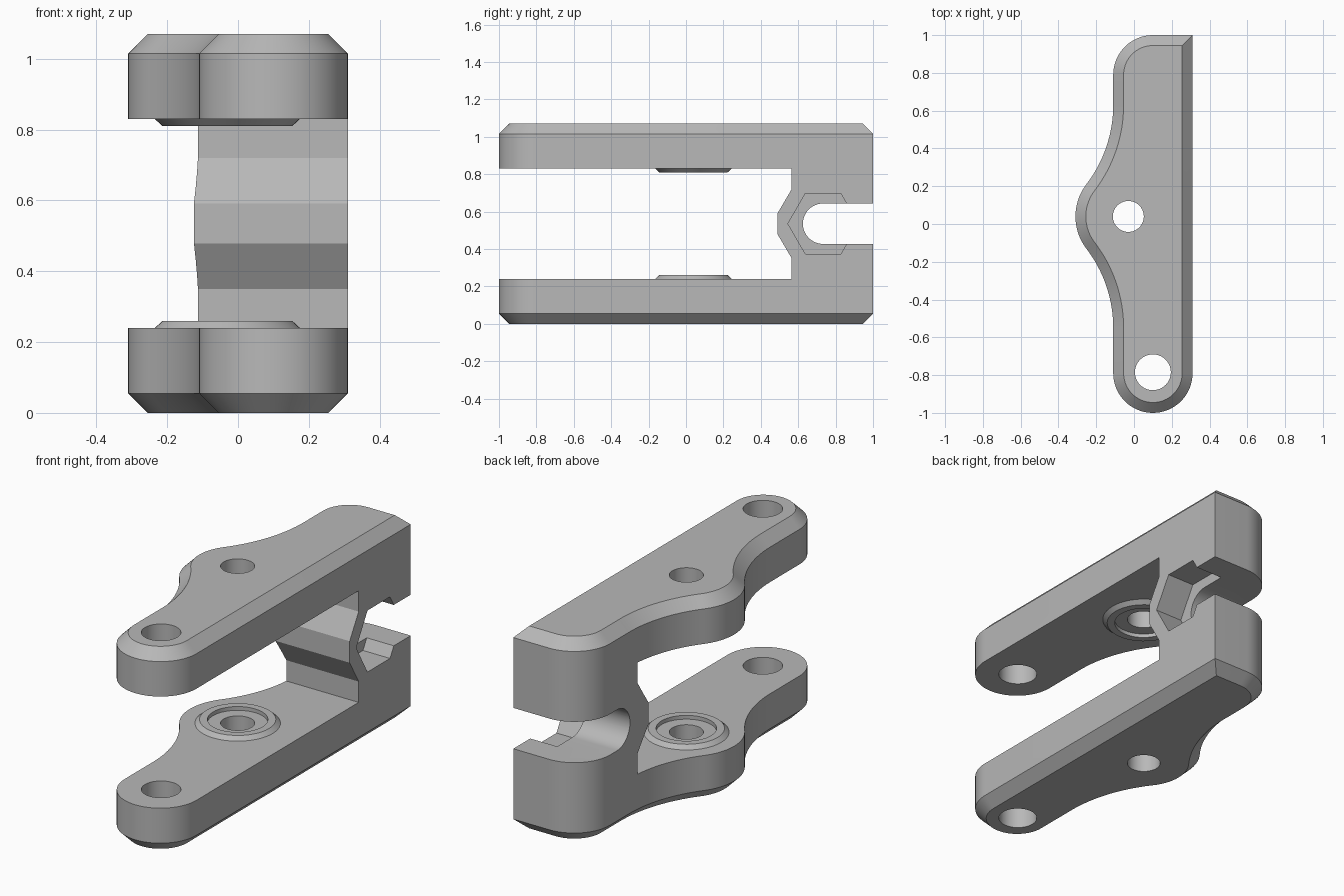
import bpy, bmesh
from math import sin, cos, pi, radians, atan2, hypot

if "Cube" in bpy.data.objects:
    bpy.data.objects.remove(bpy.data.objects["Cube"])

grey = bpy.data.materials.new("plain grey")
grey.diffuse_color = (0.48, 0.48, 0.48, 1)
grey.use_nodes = True
grey.node_tree.nodes["Principled BSDF"].inputs["Base Color"].default_value = (0.48, 0.48, 0.48, 1)

HEIGHT, CHAMFER, PLATE = 1.07, 0.055, 0.24
MID = HEIGHT / 2
RIGHT, NARROW = 0.31, -0.11            # straight side and narrow side of the arm
BOSS, BOSS_R = (-0.03, 0.04), 0.28     # round lobe around the pivot
END_X, END_Y, END_R = 0.10, 0.79, 0.21
FILLET_R, FILLET_DY = 0.69, 0.59       # hollow curves beside the lobe


def arc(cx, cy, r, a0, a1, n=16):
    return [(cx + r * cos(a0 + (a1 - a0) * i / n),
             cy + r * sin(a0 + (a1 - a0) * i / n)) for i in range(n + 1)]


def skin(name, loops, ring=False):
    """Join equal loops of 3D points, capped or closed into a ring."""
    bm = bmesh.new()
    rows = [[bm.verts.new(p) for p in loop] for loop in loops]
    n = len(rows[0])
    pairs = list(zip(rows, rows[1:])) + ([(rows[-1], rows[0])] if ring else [])
    for a, b in pairs:
        for i in range(n):
            j = (i + 1) % n
            bm.faces.new((a[i], a[j], b[j], b[i]))
    if not ring:
        bm.faces.new(rows[0][::-1])
        bm.faces.new(rows[-1])
    bmesh.ops.recalc_face_normals(bm, faces=bm.faces)
    mesh = bpy.data.meshes.new(name)
    bm.to_mesh(mesh)
    bm.free()
    mesh.materials.append(grey)
    obj = bpy.data.objects.new(name, mesh)
    bpy.context.collection.objects.link(obj)
    return obj


def select(obj):
    bpy.ops.object.select_all(action='DESELECT')
    obj.select_set(True)
    bpy.context.view_layer.objects.active = obj


def cut(target, cutter):
    cutter.hide_render = True
    mod = target.modifiers.new("cut", 'BOOLEAN')
    mod.operation, mod.solver, mod.object = 'DIFFERENCE', 'EXACT', cutter
    select(target)
    bpy.ops.object.modifier_apply(modifier=mod.name)
    bpy.data.objects.remove(cutter)


def along_x(name, profile, x0, x1):
    return skin(name, [[(x, y, z) for y, z in profile] for x in (x0, x1)])


def outline(inset):
    """Plan of the arm, counter-clockwise, shrunk by inset."""
    bx, by = BOSS
    fx = NARROW - FILLET_R
    tilt = atan2(FILLET_DY, bx - fx)
    r, f = END_R - inset, FILLET_R + inset
    pts = [(RIGHT - inset, 1 - inset)]
    pts += arc(END_X, END_Y, r, pi / 2, pi)
    pts += arc(fx, by + FILLET_DY, f, 0, -tilt)
    pts += arc(bx, by, BOSS_R - inset, pi - tilt, pi + tilt, 24)[1:-1]
    pts += arc(fx, by - FILLET_DY, f, tilt, 0)
    pts += arc(END_X, -END_Y, r, pi, 2 * pi, 32)
    return pts


# Chamfered solid body
levels = [(0, CHAMFER), (CHAMFER, 0), (HEIGHT - CHAMFER, 0), (HEIGHT, CHAMFER)]
body = skin("forked_arm", [[(x, y, z) for x, y in outline(i)] for z, i in levels])

# Gap between the two plates, leaving the angular rib on the back block
half_gap = MID - PLATE
upper = [(0.565, half_gap), (0.565, 0.185), (0.49, 0.057)]
gap = [(-1.3, half_gap)] + upper + [(y, -z) for y, z in upper[::-1]] + [(-1.3, -half_gap)]
cut(body, along_x("gap_cutter", [(y, MID + z) for y, z in gap], -1, 1))

# Round-ended slot open to the back
SLOT_Y, SLOT_R = 0.733, 0.108
slot = arc(SLOT_Y, MID, SLOT_R, pi / 2, 3 * pi / 2, 24)
slot += [(1.3, MID - SLOT_R), (1.3, MID + SLOT_R)]
cut(body, along_x("slot_cutter", slot, -1, 1))

# Hexagonal pocket on the straight side
pocket = arc(SLOT_Y, MID, 0.188, 0, 2 * pi, 6)[:-1]
cut(body, along_x("pocket_cutter", pocket, 0.152, 0.6))

# Pin holes through both plates
for cx, cy, r in ((*BOSS, 0.082), (END_X, -0.785, 0.095)):
    circle = arc(cx, cy, r, 0, 2 * pi, 40)[:-1]
    cut(body, skin("hole_cutter", [[(x, y, z) for x, y in circle] for z in (-0.2, 1.3)]))

parts = [body]

# Raised rings around the pivot hole on the inner plate faces
section = [(0.145, -0.005), (0.145, 0.02), (0.183, 0.02), (0.205, 0), (0.205, -0.005)]
for name, z0, side in (("lower_ring", PLATE, 1), ("upper_ring", HEIGHT - PLATE, -1)):
    loops = [[(x, y, z0 + side * h) for x, y in arc(*BOSS, r, 0, 2 * pi, 48)[:-1]]
             for r, h in section]
    parts.append(skin(name, loops, ring=True))

for part in parts:
    select(part)
    bpy.ops.object.shade_smooth_by_angle(angle=radians(25))
